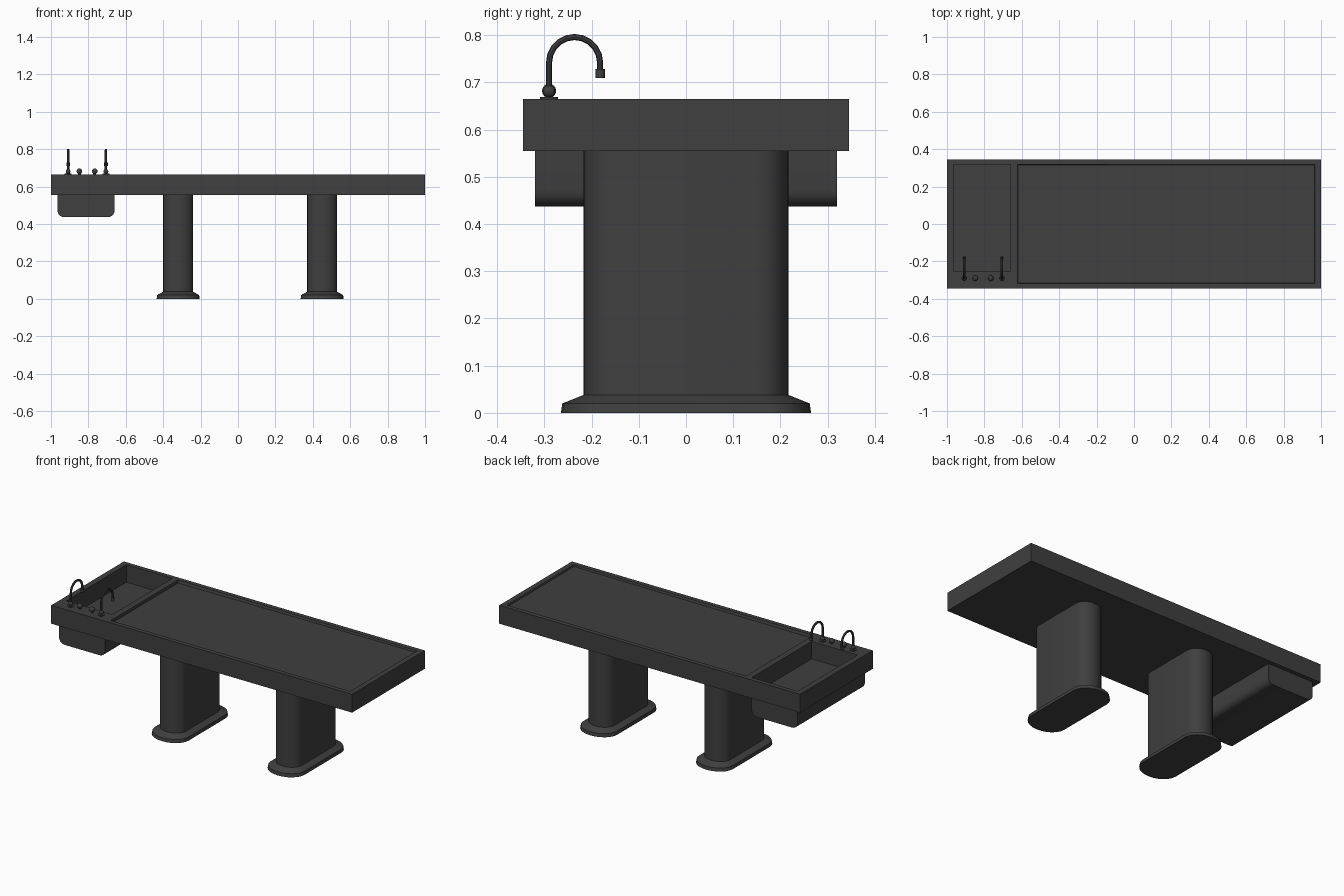
import bpy, bmesh
from math import pi, sin, cos
from mathutils import Vector

cube = bpy.data.objects.get("Cube")
if cube:
    bpy.data.objects.remove(cube)

steel = bpy.data.materials.new("dark_grey_steel")
steel.use_nodes = True
steel.diffuse_color = (0.05, 0.05, 0.05, 1)
steel.node_tree.nodes["Principled BSDF"].inputs["Base Color"].default_value = steel.diffuse_color


def finish(name, bm, smooth=None):
    bmesh.ops.recalc_face_normals(bm, faces=bm.faces)
    mesh = bpy.data.meshes.new(name)
    bm.to_mesh(mesh)
    bm.free()
    ob = bpy.data.objects.new(name, mesh)
    bpy.context.collection.objects.link(ob)
    mesh.materials.append(steel)
    bpy.ops.object.select_all(action='DESELECT')
    ob.select_set(True)
    bpy.context.view_layer.objects.active = ob
    if smooth:
        bpy.ops.object.shade_smooth_by_angle(angle=smooth)
    return ob


def loft(bm, rings, caps=True):
    """Skin a list of closed point rings and cap both ends."""
    loops = [[bm.verts.new(p) for p in ring] for ring in rings]
    for a, b in zip(loops, loops[1:]):
        for i in range(len(a)):
            j = (i + 1) % len(a)
            bm.faces.new((a[i], a[j], b[j], b[i]))
    if caps:
        bm.faces.new(loops[0][::-1])
        bm.faces.new(loops[-1])


def rect(x0, x1, y0, y1, z0, z1=None):
    """Rectangle ring, optionally sloping from z0 at x0 to z1 at x1."""
    z1 = z0 if z1 is None else z1
    return [(x0, y0, z0), (x1, y0, z1), (x1, y1, z1), (x0, y1, z0)]


def cut(target, rings):
    bm = bmesh.new()
    loft(bm, rings)
    cutter = finish("cutter", bm)
    cutter.hide_render = True
    mod = target.modifiers.new("cut", 'BOOLEAN')
    mod.operation = 'DIFFERENCE'
    mod.solver = 'EXACT'
    mod.object = cutter
    bpy.context.view_layer.objects.active = target
    bpy.ops.object.modifier_apply(modifier=mod.name)
    bpy.data.objects.remove(cutter)


# Table slab with a shallow draining recess and an open sink
BOTTOM, TOP = 0.555, 0.665
bm = bmesh.new()
loft(bm, [rect(-1, 1, -0.345, 0.345, z) for z in (BOTTOM, TOP)])
table = finish("table_top", bm)
cut(table, [rect(-0.62, 0.965, -0.315, 0.315, 0.648, 0.655),
            rect(-0.625, 0.975, -0.325, 0.325, 0.69)])
cut(table, [rect(-0.965, -0.66, -0.25, 0.318, z) for z in (0.56, 0.7)])

# Sink tub under the slab, rounded along its two long bottom edges
R = 0.035
X0, X1, Z0 = -0.965, -0.66, 0.437
profile = [(X0, BOTTOM)]
for cx, start in ((X0 + R, pi), (X1 - R, 1.5 * pi)):
    for i in range(6):
        a = start + i * pi / 10
        profile.append((cx + R * cos(a), Z0 + R + R * sin(a)))
profile.append((X1, BOTTOM))
bm = bmesh.new()
loft(bm, [[(x, y, z) for x, z in profile] for y in (-0.32, 0.32)])
finish("sink_tub", bm, 0.6)


# Two pedestals with rounded ends and flared feet
def oval(cx, hx, hy, depth, z, n=12):
    ring = []
    for side in (1, -1):
        for i in range(n + 1):
            a = i * pi / n
            ring.append((cx + side * hx * cos(a),
                         side * (hy - depth + depth * sin(a)), z))
    return ring


for name, cx in (("right_pedestal", -0.32), ("left_pedestal", 0.45)):
    bm = bmesh.new()
    loft(bm, [oval(cx, 0.115, 0.265, 0.09, 0),
              oval(cx, 0.112, 0.262, 0.088, 0.02),
              oval(cx, 0.08, 0.217, 0.065, 0.038),
              oval(cx, 0.08, 0.217, 0.065, BOTTOM)])
    finish(name, bm, 0.5)


# Taps and knobs on the front rim
def lathe(bm, x, y, pairs, n=12):
    """Stack of circles given as (radius, z)."""
    loft(bm, [[(x + r * cos(2 * pi * i / n), y + r * sin(2 * pi * i / n), z)
               for i in range(n)] for r, z in pairs])


def ball(bm, x, y, z, r):
    new = bmesh.ops.create_uvsphere(bm, u_segments=12, v_segments=8, radius=r)
    bmesh.ops.translate(bm, verts=new["verts"], vec=(x, y, z))


TAP_Y, ARCH, TUBE = -0.29, 0.054, 0.0065
for name, x in (("right_tap", -0.908), ("left_tap", -0.706)):
    bm = bmesh.new()
    lathe(bm, x, TAP_Y, [(0.019, TOP), (0.019, TOP + 0.004)])
    ball(bm, x, TAP_Y, 0.681, 0.013)
    # Bent spout: riser, half-circle arch and short drop
    path = [(TAP_Y, TOP, pi)]
    for i in range(11):
        a = pi - i * pi / 10
        path.append((TAP_Y + ARCH + ARCH * cos(a), 0.742 + ARCH * sin(a), a))
    path.append((TAP_Y + 2 * ARCH, 0.725, 0))
    rings = []
    for y, z, a in path:
        out = Vector((0, cos(a), sin(a)))
        rings.append([Vector((x, y, z)) + out * TUBE * cos(t * pi / 4)
                      + Vector((TUBE * sin(t * pi / 4), 0, 0)) for t in range(8)])
    loft(bm, rings)
    lathe(bm, x, TAP_Y + 2 * ARCH, [(0.01, 0.709), (0.01, 0.728)])
    finish(name, bm, 0.7)

for name, x in (("right_knob", -0.848), ("left_knob", -0.766)):
    bm = bmesh.new()
    lathe(bm, x, TAP_Y, [(0.008, TOP), (0.008, 0.68)])
    ball(bm, x, TAP_Y, 0.682, 0.015)
    finish(name, bm, 0.7)
